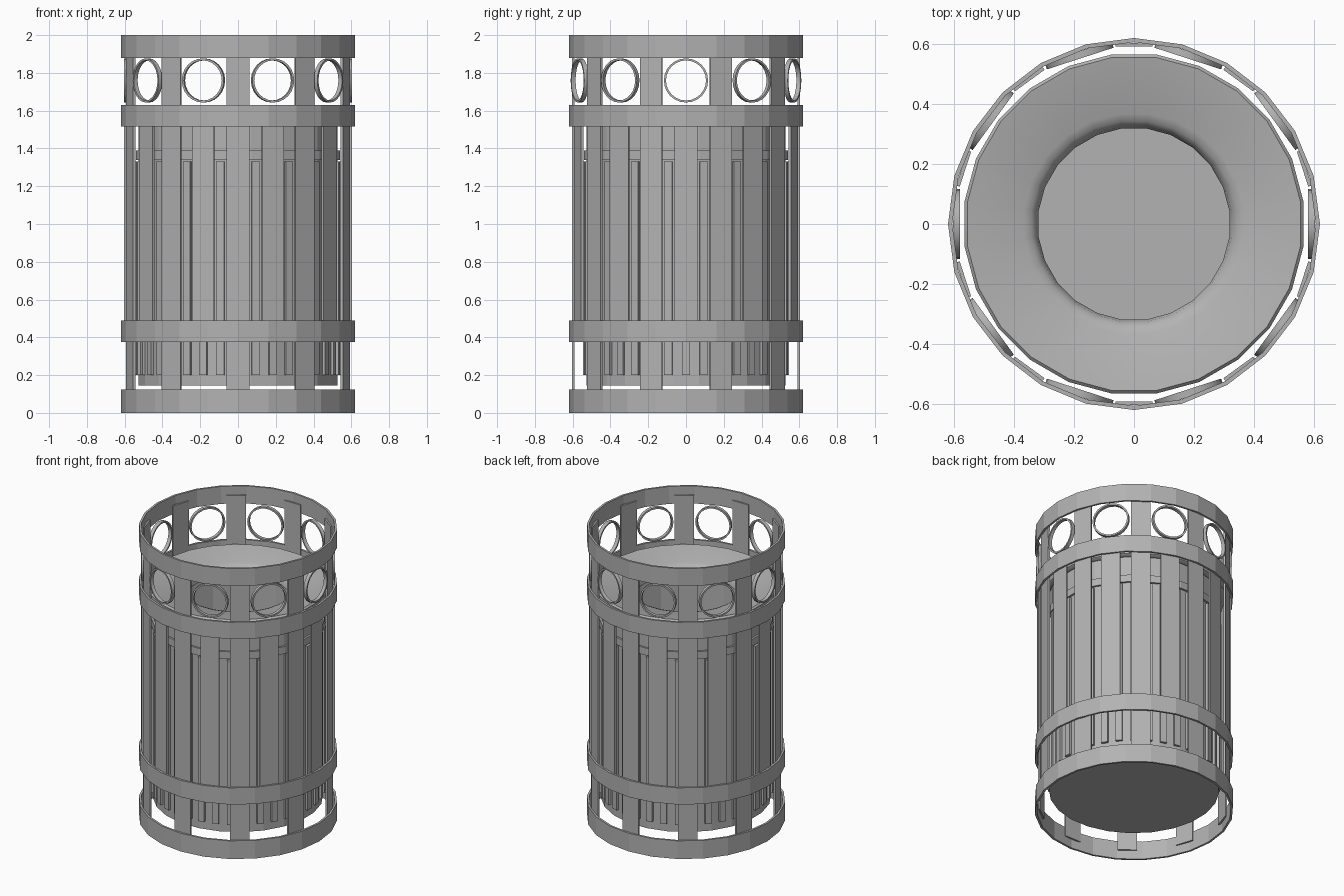
import bpy
import bmesh
from math import pi, cos, sin, radians
from mathutils import Matrix

cube = bpy.data.objects.get("Cube")
if cube:
    bpy.data.objects.remove(cube)

grey = bpy.data.materials.new("grey metal")
grey.use_nodes = True
GREY = (0.45, 0.45, 0.45, 1)
grey.diffuse_color = GREY
grey.node_tree.nodes["Principled BSDF"].inputs["Base Color"].default_value = GREY


def finish(bm, name, smooth=None):
    bmesh.ops.recalc_face_normals(bm, faces=bm.faces)
    mesh = bpy.data.meshes.new(name)
    bm.to_mesh(mesh)
    bm.free()
    mesh.materials.append(grey)
    obj = bpy.data.objects.new(name, mesh)
    bpy.context.collection.objects.link(obj)
    if smooth:
        bpy.ops.object.select_all(action='DESELECT')
        obj.select_set(True)
        bpy.context.view_layer.objects.active = obj
        bpy.ops.object.shade_smooth_by_angle(angle=radians(smooth))
    return obj


def lathe(bm, profile, sides=24, phase=0.0, closed=True, matrix=Matrix()):
    """Turn (radius, height) points round z; a zero radius gives a capped end."""
    loops = []
    for r, z in profile:
        if r == 0:
            loops.append([bm.verts.new(matrix @ Matrix.Translation((0, 0, z)).translation)] * sides)
            continue
        ring = []
        for i in range(sides):
            a = 2 * pi * (i + phase) / sides
            ring.append(bm.verts.new(matrix @ Matrix.Translation((r * cos(a), r * sin(a), z)).translation))
        loops.append(ring)
    pairs = list(zip(loops, loops[1:]))
    if closed:
        pairs.append((loops[-1], loops[0]))
    for low, high in pairs:
        for i in range(sides):
            j = (i + 1) % sides
            corners = list(dict.fromkeys((low[i], low[j], high[j], high[i])))
            bm.faces.new(corners)


def around(angle, radius, z):
    """Frame at an angle from the front, local y pointing inward."""
    return Matrix.Rotation(angle, 4, 'Z') @ Matrix.Translation((0, -radius, z))


def strips(name, count, offset, radius, width, depth, bottom, top):
    bm = bmesh.new()
    for i in range(count):
        place = around(2 * pi * (i + offset) / count, radius, (bottom + top) / 2)
        size = Matrix.Diagonal((width, depth, top - bottom, 1))
        bmesh.ops.create_cube(bm, size=1, matrix=place @ size)
    return finish(bm, name)


# Outer hoops
for name, low, high in (("base_hoop", 0, 0.125), ("lower_hoop", 0.375, 0.49),
                        ("upper_hoop", 1.515, 1.63), ("top_hoop", 1.88, 2.0)):
    bm = bmesh.new()
    lathe(bm, [(0.62, low), (0.62, high), (0.606, high), (0.606, low)])
    finish(bm, name)

# Tall slats and the shorter slats between them
strips("tall_slats", 10, 0, 0.597, 0.122, 0.012, 0.06, 1.94)
strips("short_slats", 10, 0.5, 0.597, 0.122, 0.012, 0.43, 1.57)

# Decorative rings between the tall slats
bm = bmesh.new()
for i in range(10):
    place = around(2 * pi * (i + 0.5) / 10, 0.592, 1.76) @ Matrix.Rotation(pi / 2, 4, 'X')
    lathe(bm, [(0.117, -0.012), (0.117, 0.012), (0.106, 0.012), (0.106, -0.012)], matrix=place)
finish(bm, "ring_ornaments", 40)

# Inner container, hollow with a flat floor
bm = bmesh.new()
lathe(bm, [(0, 0.145), (0.532, 0.145), (0.532, 1.54), (0.515, 1.54), (0.515, 0.165), (0, 0.165)],
      phase=0.5, closed=False)
finish(bm, "container")
strips("container_ribs", 36, 0, 0.533, 0.042, 0.024, 0.2, 1.33)
bm = bmesh.new()
lathe(bm, [(0.545, 1.34), (0.545, 1.39), (0.525, 1.39), (0.525, 1.34)], phase=0.5)
finish(bm, "container_collar")

# Funnel lid with a round opening
bm = bmesh.new()
lathe(bm, [(0.555, 1.52), (0.57, 1.53), (0.57, 1.61), (0.56, 1.62), (0.37, 1.585), (0.345, 1.575),
           (0.328, 1.555), (0.321, 1.52), (0.335, 1.52), (0.36, 1.56), (0.53, 1.585), (0.54, 1.52)],
      phase=0.5)
finish(bm, "funnel_lid", 35)
